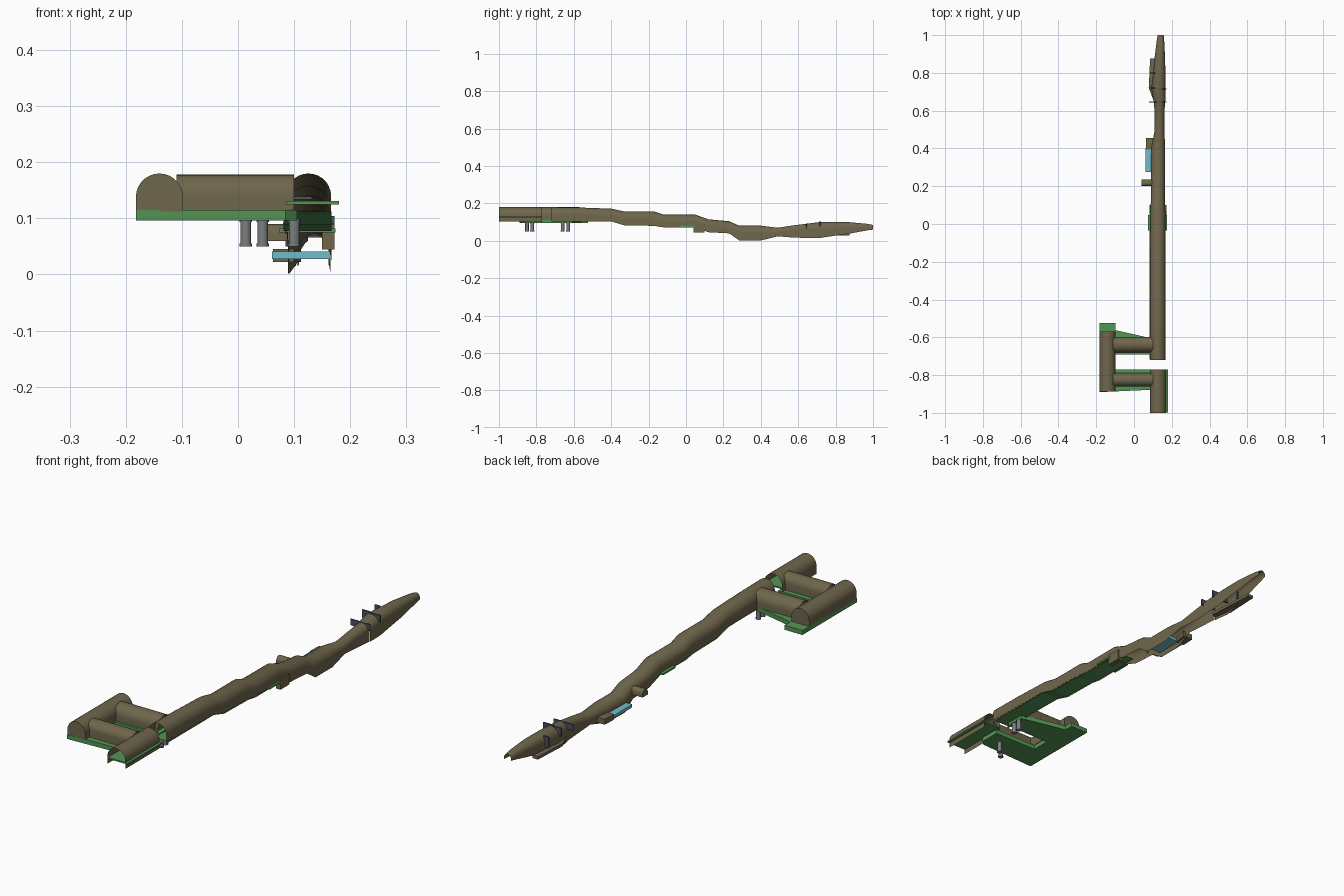
import bpy, bmesh, math
from mathutils import Vector

if "Cube" in bpy.data.objects:
    bpy.data.objects.remove(bpy.data.objects["Cube"])


def material(name, rgb):
    m = bpy.data.materials.new(name)
    m.diffuse_color = (*rgb, 1)
    m.use_nodes = True
    m.node_tree.nodes["Principled BSDF"].inputs["Base Color"].default_value = m.diffuse_color
    return m


ROCK = material("earth brown", (0.158, 0.133, 0.072))
GREEN = material("floor green", (0.085, 0.30, 0.088))
WATER = material("water blue", (0.17, 0.50, 0.60))
STONE = material("pillar grey", (0.20, 0.21, 0.22))
SLATE = material("dark slate", (0.075, 0.085, 0.125))


def finish(name, bm, mat, smooth=False):
    bmesh.ops.recalc_face_normals(bm, faces=bm.faces)
    me = bpy.data.meshes.new(name)
    bm.to_mesh(me)
    bm.free()
    me.materials.append(mat)
    ob = bpy.data.objects.new(name, me)
    bpy.context.collection.objects.link(ob)
    if smooth:
        bpy.context.view_layer.objects.active = ob
        ob.select_set(True)
        bpy.ops.object.shade_smooth_by_angle(angle=math.radians(30))
        ob.select_set(False)
    return ob


def tunnel(name, stations, along_x=False, caps=(False, False), segs=14):
    """Open-bottomed arch; station = (position, side low, side high, bottom z, top z)."""
    bm = bmesh.new()
    rings = []
    for p, a, b, zb, zt in stations:
        c, r = (a + b) / 2, (b - a) / 2
        h = min(r, (zt - zb) * 0.9)
        prof = [(a, zb)]
        for i in range(segs + 1):
            t = math.pi * (1 - i / segs)
            prof.append((c + r * math.cos(t), zt - h + h * math.sin(t)))
        prof.append((b, zb))
        rings.append([bm.verts.new((p, s, z) if along_x else (s, p, z)) for s, z in prof])
    for r0, r1 in zip(rings, rings[1:]):
        for i in range(len(r0) - 1):
            bm.faces.new((r0[i], r0[i + 1], r1[i + 1], r1[i]))
    for use, ring in zip(caps, (rings[0], rings[-1])):
        if use:
            bm.faces.new(ring)
    return finish(name, bm, ROCK, True)


def slab(name, outline, z0, z1, mat):
    """Flat plate with a polygon outline."""
    bm = bmesh.new()
    face = bm.faces.new([bm.verts.new((x, y, z0)) for x, y in outline])
    ext = bmesh.ops.extrude_face_region(bm, geom=[face])
    bmesh.ops.translate(bm, vec=(0, 0, z1 - z0),
                        verts=[v for v in ext["geom"] if isinstance(v, bmesh.types.BMVert)])
    return finish(name, bm, mat)


def box(name, x0, x1, y0, y1, z0, z1, mat):
    return slab(name, [(x0, y0), (x1, y0), (x1, y1), (x0, y1)], z0, z1, mat)


# Entrance tunnel, left chamber and the two connecting passages
tunnel("entrance_tunnel", [(-1, .085, .169, .104, .18), (-.77, .085, .169, .104, .18)])
tunnel("left_chamber", [(-.888, -.182, -.098, .112, .18), (-.57, -.182, -.098, .112, .18)],
       caps=(True, True))
for nm, y0, y1 in (("front_passage", -.86, -.79), ("rear_passage", -.68, -.598)):
    tunnel(nm, [(-.11, y0, y1, .112, .178), (.10, y0, y1, .112, .178)], along_x=True)

# Long winding tunnel that steps downward
tunnel("main_tunnel", [
    (-.72, .085, .166, .104, .18), (-.57, .085, .166, .104, .178),
    (-.40, .085, .166, .104, .172), (-.33, .085, .166, .083, .157),
    (-.17, .085, .166, .080, .157), (-.12, .085, .166, .072, .140),
    (.05, .087, .166, .072, .140), (.12, .089, .164, .046, .115),
    (.23, .089, .164, .040, .105), (.285, .089, .165, .002, .081),
    (.40, .092, .165, .002, .081), (.49, .108, .161, .024, .070),
    (.57, .109, .161, .018, .082), (.65, .106, .164, .015, .092)])

# Tapering end cave with a bulge on its left
tunnel("end_cave", [
    (.65, .103, .167, .015, .092), (.72, .092, .167, .016, .101),
    (.80, .102, .166, .028, .101), (.87, .108, .165, .038, .100),
    (.97, .120, .160, .056, .091), (1.0, .125, .157, .060, .085)])
slab("cave_side_ledge", [(.105, .65), (.078, .72), (.080, .76), (.085, .875), (.112, .875), (.125, .66)],
     .028, .040, ROCK)

# Side stub and short shelf next to the pool
tunnel("side_stub", [(.04, .2, .235, .06, .09), (.10, .2, .235, .06, .09)],
       along_x=True, caps=(True, True), segs=10)
slab("pool_shelf", [(.062, .395), (.10, .395), (.112, .455), (.064, .455)], .022, .045, ROCK)
box("right_wall_patch", .150, .172, .04, .10, .045, .09, ROCK)

# Water pool
box("pool", .061, .164, .275, .395, .028, .041, WATER)

# Green chamber floor, a C-shaped slab with a gap between the passages
slab("chamber_floor", [
    (-.182, -.89), (.085, -.878), (.105, -.86), (.105, -.77), (-.103, -.77), (-.103, -.69),
    (.105, -.69), (.105, -.608), (-.098, -.562), (-.098, -.524), (-.182, -.524)],
    .096, .115, GREEN)
box("entrance_floor", .086, .180, -.999, -.77, .125, .131, GREEN)

# Green floor strip following the main tunnel
bm = bmesh.new()
prev = None
for y, z in ((-.715, .112), (-.4, .106), (-.33, .088), (-.17, .084), (-.12, .078), (.10, .076)):
    pair = [bm.verts.new((x, y, z)) for x in (.081, .167)]
    if prev:
        bm.faces.new((prev[0], prev[1], pair[1], pair[0]))
    prev = pair
finish("main_floor", bm, GREEN)
box("floor_landing", .073, .174, -.035, .048, .075, .082, GREEN)

# Two pairs of pillars under the chamber floor
for i, (x, y) in enumerate(((.014, -.85), (.044, -.822), (.10, -.66), (.10, -.63))):
    bm = bmesh.new()
    for z, r, d in ((.075, .0095, .046), (.0525, .011, .005), (.0965, .011, .005)):
        new = bmesh.ops.create_cone(bm, cap_ends=True, segments=16, radius1=r, radius2=r, depth=d)
        bmesh.ops.translate(bm, verts=new["verts"], vec=(x, y, z))
    finish(f"pillar_{i + 1}", bm, STONE, True)

# Slate plates poking through the end cave
for i, (x0, x1, y, z0, z1) in enumerate((
        (.080, .172, .645, .066, .092), (.125, .172, .715, .075, .104),
        (.082, .120, .72, .070, .104), (.085, .110, .80, .050, .095))):
    box(f"slate_plate_{i + 1}", x0, x1, y - .003, y + .003, z0, z1, SLATE)
box("slate_shelf", .085, .132, -.60, -.56, .134, .139, SLATE)
